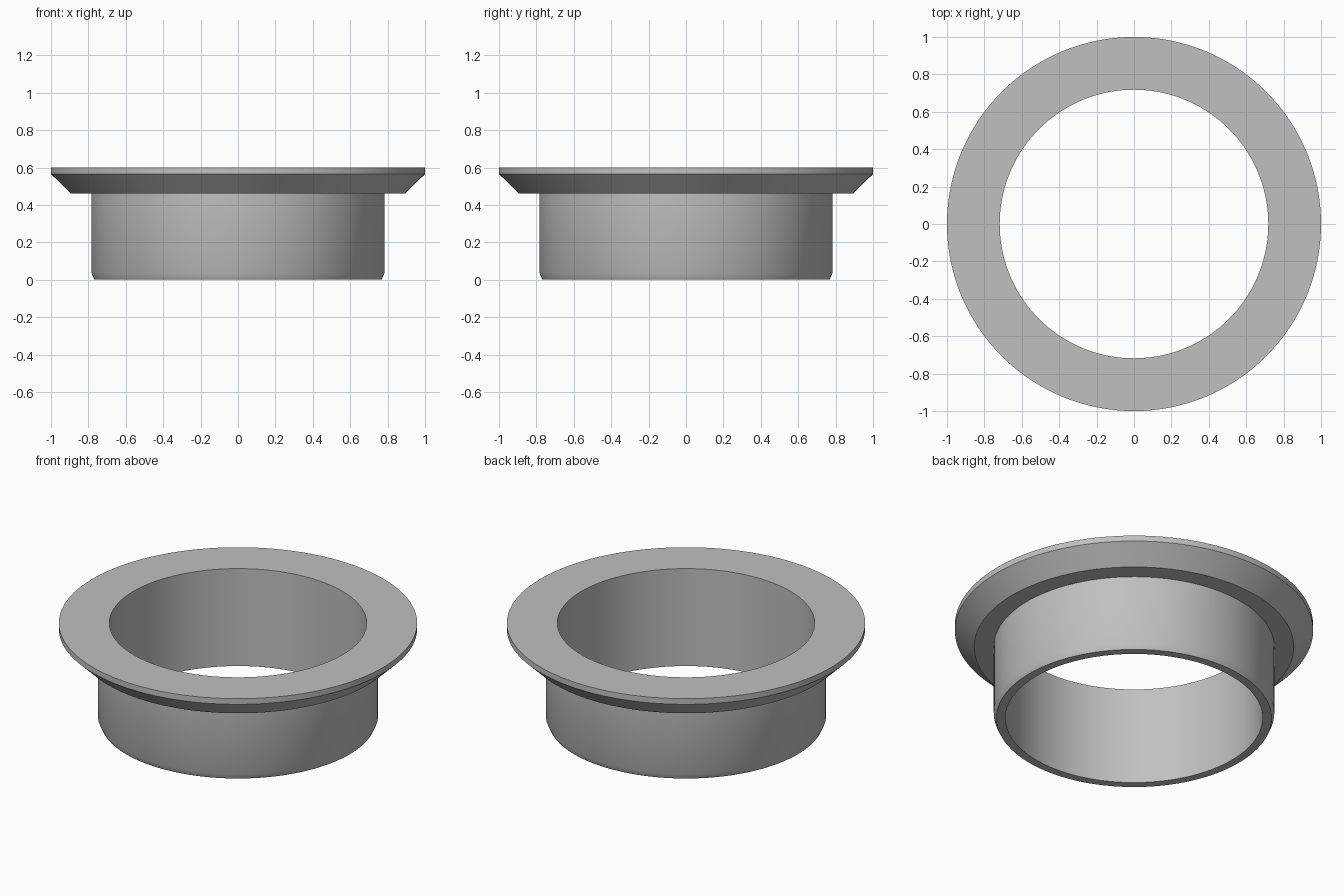
import bpy
import bmesh
import math

cube = bpy.data.objects.get("Cube")
if cube:
    bpy.data.objects.remove(cube, do_unlink=True)

# Plain grey material
grey = bpy.data.materials.new("plain_grey")
grey.use_nodes = True
colour = (0.53, 0.53, 0.53, 1)
grey.diffuse_color = colour
grey.node_tree.nodes["Principled BSDF"].inputs["Base Color"].default_value = colour


def lathe(name, profile, segments=128):
    """Revolve a closed (radius, height) outline around the z axis."""
    bm = bmesh.new()
    verts = [bm.verts.new((r, 0, z)) for r, z in profile]
    edges = [bm.edges.new((a, b)) for a, b in zip(verts, verts[1:] + verts[:1])]
    bmesh.ops.spin(bm, geom=verts + edges, cent=(0, 0, 0), axis=(0, 0, 1),
                   angle=math.tau, steps=segments, use_merge=True)
    bmesh.ops.remove_doubles(bm, verts=bm.verts, dist=0.0001)
    bmesh.ops.recalc_face_normals(bm, faces=bm.faces)
    mesh = bpy.data.meshes.new(name)
    bm.to_mesh(mesh)
    bm.free()
    mesh.materials.append(grey)
    obj = bpy.data.objects.new(name, mesh)
    bpy.context.collection.objects.link(obj)
    bpy.ops.object.select_all(action="DESELECT")
    obj.select_set(True)
    bpy.context.view_layer.objects.active = obj
    bpy.ops.object.shade_smooth_by_angle(angle=math.radians(30))
    return obj


# Sleeve with a chamfered foot, and a flange bevelled on its underside
bore, sleeve, rim, top = 0.718, 0.783, 1.0, 0.6
lathe("flanged_bushing", [
    (bore, 0), (0.768, 0), (sleeve, 0.035), (sleeve, 0.46),
    (0.892, 0.46), (rim, 0.565), (rim, top), (bore, top),
])
